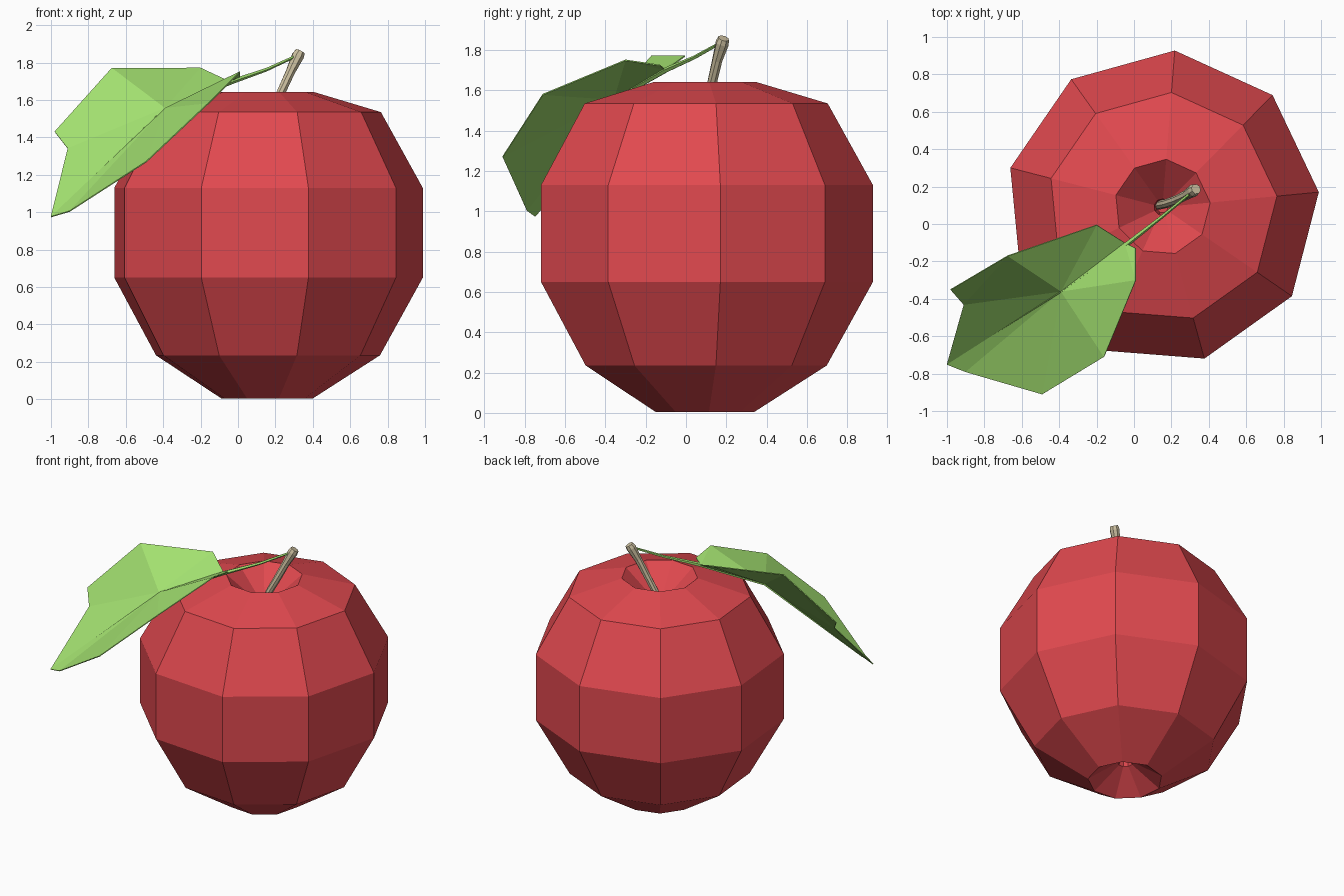
import bpy, bmesh, math
from mathutils import Vector

if "Cube" in bpy.data.objects:
    bpy.data.objects.remove(bpy.data.objects["Cube"])


def material(name, col):
    m = bpy.data.materials.new(name)
    m.diffuse_color = (*col, 1)
    m.use_nodes = True
    m.node_tree.nodes["Principled BSDF"].inputs["Base Color"].default_value = m.diffuse_color
    return m


red = material("apple red", (0.75, 0.066, 0.078))
green = material("leaf green", (0.36, 0.74, 0.16))
tan = material("stem tan", (0.62, 0.54, 0.36))


def finish(bm, name, mat):
    bmesh.ops.recalc_face_normals(bm, faces=bm.faces)
    me = bpy.data.meshes.new(name)
    bm.to_mesh(me)
    bm.free()
    me.materials.append(mat)
    ob = bpy.data.objects.new(name, me)
    bpy.context.collection.objects.link(ob)
    return ob


def bridge(bm, rings):
    n = len(rings[0])
    for a, b in zip(rings, rings[1:]):
        for i in range(n):
            j = (i + 1) % n
            bm.faces.new((a[i], a[j], b[j], b[i]))
    bm.faces.new(rings[0])
    bm.faces.new(rings[-1])


def tube(name, pts, radii, sides, mat):
    bm = bmesh.new()
    pts = [Vector(p) for p in pts]
    rings = []
    for i, (p, r) in enumerate(zip(pts, radii)):
        d = pts[min(i + 1, len(pts) - 1)] - pts[max(i - 1, 0)]
        q = d.to_track_quat('Z', 'Y')
        rings.append([bm.verts.new(p + q @ Vector((r * math.cos(k * math.tau / sides),
                                                  r * math.sin(k * math.tau / sides), 0)))
                      for k in range(sides)])
    bridge(bm, rings)
    return finish(bm, name, mat)


# Apple body: nine-sided lathe, dimpled at both ends (radius, z)
profile = [(0.03, 0.20), (0.05, 0.14), (0.25, 0.005), (0.61, 0.235), (0.84, 0.65),
           (0.84, 1.13), (0.615, 1.535), (0.257, 1.642), (0.045, 1.46), (0.03, 1.36)]
bm = bmesh.new()
rings = []
for r, z in profile:
    rings.append([bm.verts.new((0.152 + r * math.cos(math.radians(5.5 + 40 * k)),
                                0.09 + r * math.sin(math.radians(5.5 + 40 * k)), z))
                  for k in range(9)])
bridge(bm, rings)
finish(bm, "apple_body", red)

# Woody stem, flared at the tip
tube("stem", [(0.13, 0.10, 1.38), (0.175, 0.11, 1.53), (0.23, 0.13, 1.64),
              (0.28, 0.155, 1.75), (0.32, 0.18, 1.835), (0.332, 0.187, 1.858)],
     [0.024, 0.024, 0.025, 0.026, 0.034, 0.028], 8, tan)

# Leaf stalk running into the midrib
tube("leaf_stalk", [(0.32, 0.18, 1.84), (0.15, 0.04, 1.762), (-0.03, -0.10, 1.70),
                    (-0.39, -0.36, 1.55), (-0.94, -0.71, 1.03)],
     [0.008, 0.010, 0.014, 0.010, 0.004], 5, green)

# Leaf blade: two halves folded up from the midrib
rib = [(-0.05, -0.10, 1.70), (-0.39, -0.36, 1.555), (-1.0, -0.75, 0.975)]
back = [(-0.2, -0.005, 1.77), (-0.675, -0.17, 1.77), (-0.98, -0.35, 1.43), (-0.91, -0.43, 1.34)]
front = [(0.01, -0.13, 1.725), (0.01, -0.30, 1.75), (-0.16, -0.71, 1.58),
         (-0.49, -0.91, 1.27), (-0.90, -0.79, 1.005)]
bm = bmesh.new()
r, b, f = ([bm.verts.new(p) for p in s] for s in (rib, back, front))
for face in ((r[0], r[1], b[0]), (r[1], b[1], b[0]), (r[1], b[3], b[1]), (b[1], b[3], b[2]),
             (r[1], r[2], b[3]), (r[0], f[0], f[1]), (r[0], f[1], r[1]), (f[1], f[2], r[1]),
             (f[2], f[3], r[1]), (f[3], f[4], r[1]), (f[4], r[2], r[1])):
    bm.faces.new(face)
leaf = finish(bm, "leaf_blade", green)
mod = leaf.modifiers.new("thickness", 'SOLIDIFY')
mod.thickness = 0.006
mod.offset = 0
